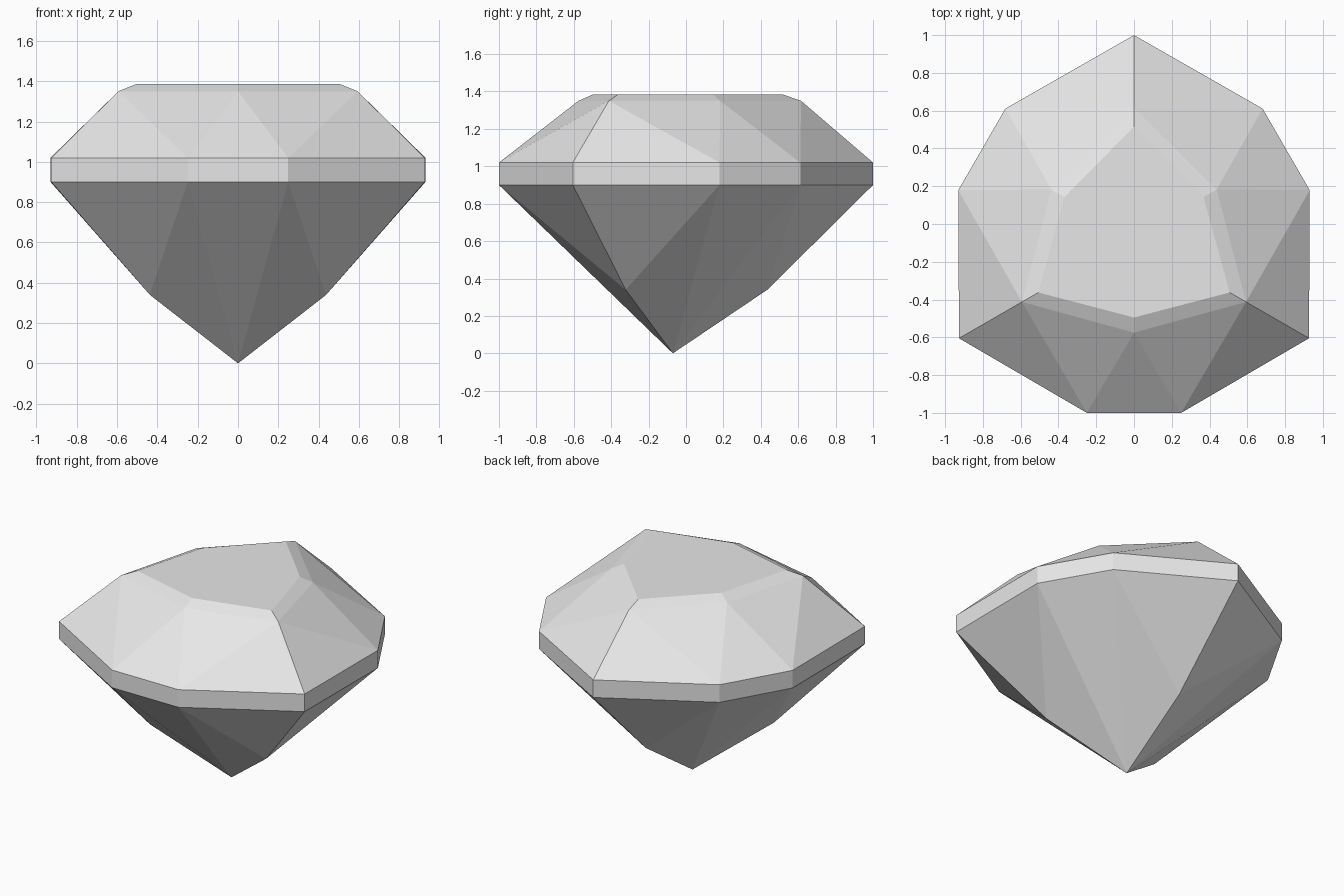
import bpy
import bmesh
from math import cos, sin, radians

if "Cube" in bpy.data.objects:
    bpy.data.objects.remove(bpy.data.objects["Cube"], do_unlink=True)

CENTRE_Y = -0.07

# One pale grey material
grey = bpy.data.materials.new("pale_grey")
grey.use_nodes = True
colour = (0.8, 0.8, 0.8, 1)
grey.diffuse_color = colour
grey.node_tree.nodes["Principled BSDF"].inputs["Base Color"].default_value = colour

bm = bmesh.new()


def ring(radius, z, offset=0):
    """Three vertices, one per rounded-triangle corner, turned by offset degrees."""
    verts = []
    for k in range(3):
        a = radians(90 + 120 * k + offset)
        verts.append(bm.verts.new((radius * cos(a), CENTRE_Y + radius * sin(a), z)))
    return verts


# Girdle: a pointed corner with a shoulder on each side, at two heights
low_tip, low_left, low_right = (ring(1.07, 0.9), ring(0.963, 0.9, 45), ring(0.963, 0.9, -45))
high_tip, high_left, high_right = (ring(1.07, 1.02), ring(0.963, 1.02, 45), ring(0.963, 1.02, -45))

# Crown and table rings, pavilion corners and the bottom point
crown_tip, crown_mid = ring(0.685, 1.35), ring(0.505, 1.35, 60)
table_tip, table_mid = ring(0.585, 1.385), ring(0.425, 1.385, 60)
pavilion = ring(0.505, 0.34)
culet = bm.verts.new((0, CENTRE_Y, 0))

for k in range(3):
    n = (k + 1) % 3
    low = [low_tip[k], low_left[k], low_right[n], low_tip[n]]
    high = [high_tip[k], high_left[k], high_right[n], high_tip[n]]
    facets = []

    # Girdle band
    for i in range(3):
        facets.append((low[i], low[i + 1], high[i + 1], high[i]))

    # Crown facets
    facets += [
        (high[0], high[1], crown_tip[k]),
        (high[1], crown_mid[k], crown_tip[k]),
        (high[1], high[2], crown_mid[k]),
        (high[2], crown_tip[n], crown_mid[k]),
        (high[2], high[3], crown_tip[n]),
    ]

    # Narrow bevel round the table
    facets += [
        (crown_tip[k], crown_mid[k], table_mid[k], table_tip[k]),
        (crown_mid[k], crown_tip[n], table_tip[n], table_mid[k]),
    ]

    # Pavilion facets
    facets += [
        (low[1], low[0], pavilion[k]),
        (low[1], pavilion[k], culet),
        (low[2], low[1], culet),
        (pavilion[n], low[2], culet),
        (low[3], low[2], pavilion[n]),
    ]
    for f in facets:
        bm.faces.new(f)

# Flat table on top
bm.faces.new([v for pair in zip(table_tip, table_mid) for v in pair])

bmesh.ops.recalc_face_normals(bm, faces=bm.faces)
mesh = bpy.data.meshes.new("cut_gemstone")
bm.to_mesh(mesh)
bm.free()
mesh.materials.append(grey)
gem = bpy.data.objects.new("cut_gemstone", mesh)
bpy.context.collection.objects.link(gem)
